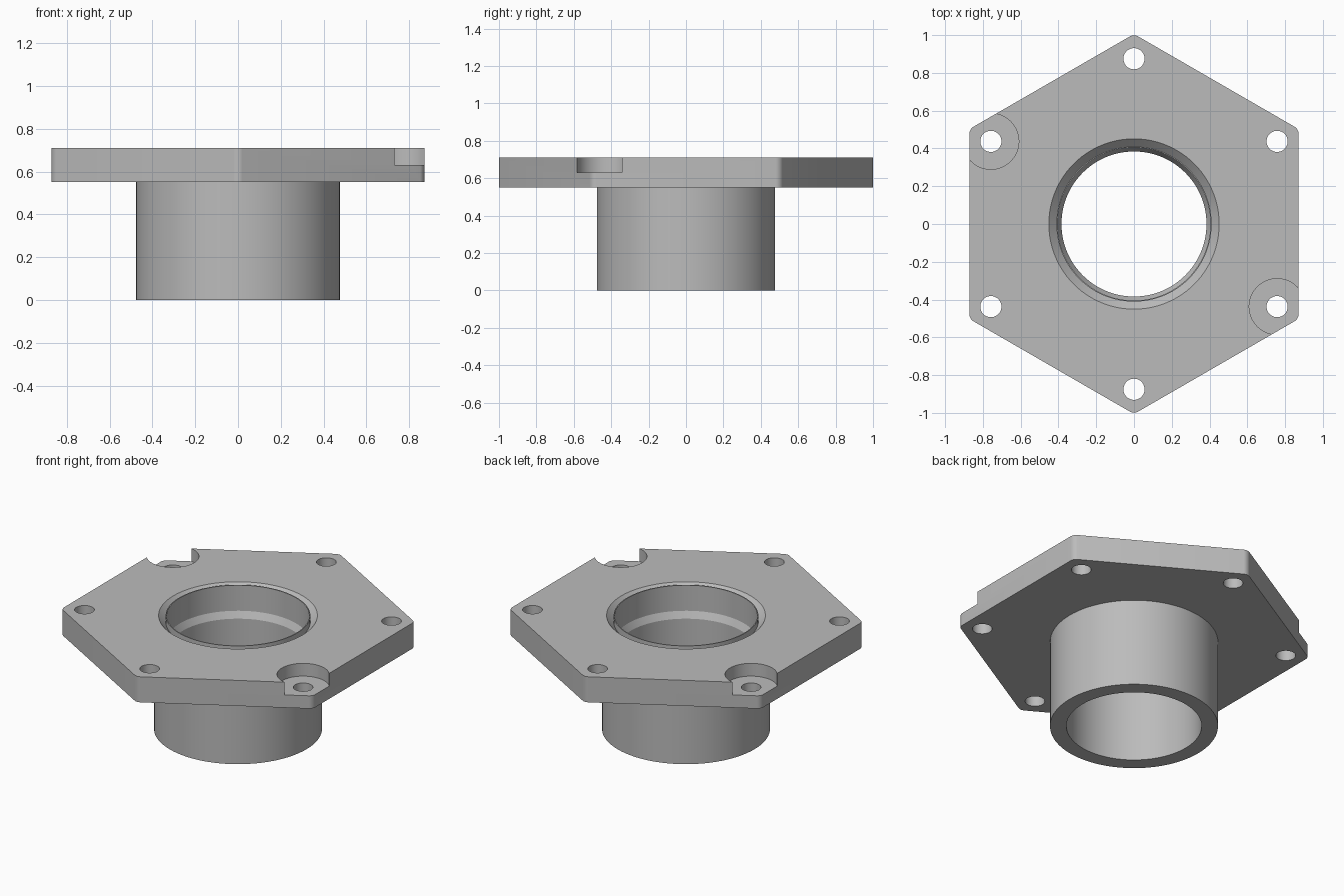
import bpy, bmesh, math
from math import sin, cos, pi, radians

if "Cube" in bpy.data.objects:
    bpy.data.objects.remove(bpy.data.objects["Cube"], do_unlink=True)

FLANGE_BOTTOM, FLANGE_TOP, SEAT = 0.55, 0.71, 0.63
APOTHEM, CORNER = 0.871, 0.04
BOLT_CIRCLE = 0.875

grey = bpy.data.materials.new("plain grey metal")
grey.use_nodes = True
grey.diffuse_color = (0.5, 0.5, 0.5, 1)
grey.node_tree.nodes["Principled BSDF"].inputs["Base Color"].default_value = (0.5, 0.5, 0.5, 1)


def make_object(name, bm):
    bmesh.ops.recalc_face_normals(bm, faces=bm.faces)
    mesh = bpy.data.meshes.new(name)
    bm.to_mesh(mesh)
    bm.free()
    mesh.materials.append(grey)
    obj = bpy.data.objects.new(name, mesh)
    bpy.context.collection.objects.link(obj)
    return obj


def lathe(name, profile, center=(0, 0), steps=96, ring=False):
    """Turn (radius, z) points round a vertical axis; ring joins last to first, else caps."""
    bm = bmesh.new()
    rows = [[bm.verts.new((center[0] + r * cos(2 * pi * i / steps),
                           center[1] + r * sin(2 * pi * i / steps), z))
             for i in range(steps)] for r, z in profile]
    pairs = list(zip(rows, rows[1:]))
    if ring:
        pairs.append((rows[-1], rows[0]))
    else:
        bm.faces.new(rows[0])
        bm.faces.new(rows[-1])
    for a, b in pairs:
        for i in range(steps):
            j = (i + 1) % steps
            bm.faces.new((a[i], a[j], b[j], b[i]))
    return make_object(name, bm)


def combine(target, tool, operation):
    tool.hide_render = True
    mod = target.modifiers.new(operation.lower(), "BOOLEAN")
    mod.operation, mod.solver, mod.object = operation, "EXACT", tool
    bpy.context.view_layer.objects.active = target
    bpy.ops.object.modifier_apply(modifier=mod.name)
    bpy.data.objects.remove(tool, do_unlink=True)


# Hexagonal flange with rounded corners
bm = bmesh.new()
R = APOTHEM / cos(pi / 6)
base = bm.faces.new([bm.verts.new((R * sin(k * pi / 3), R * cos(k * pi / 3), FLANGE_BOTTOM))
                     for k in range(6)])
extruded = bmesh.ops.extrude_face_region(bm, geom=[base])["geom"]
bmesh.ops.translate(bm, vec=(0, 0, FLANGE_TOP - FLANGE_BOTTOM),
                    verts=[v for v in extruded if isinstance(v, bmesh.types.BMVert)])
upright = [e for e in bm.edges if abs(e.verts[0].co.z - e.verts[1].co.z) > 0.1]
bmesh.ops.bevel(bm, geom=upright, offset=CORNER * math.tan(pi / 6), segments=6,
                profile=0.5, affect="EDGES")
body = make_object("flanged_hub", bm)

# Round hub under the flange
combine(body, lathe("hub_tube", [(0.477, 0), (0.477, FLANGE_BOTTOM + 0.05)]), "UNION")

# Stepped bore with a sloped shoulder
combine(body, lathe("bore_cutter", [(0.384, -0.1), (0.384, 0.51), (0.405, 0.55),
                                    (0.405, 0.9)]), "DIFFERENCE")

# Tapered groove outside the thin bore lip
combine(body, lathe("groove_cutter", [(0.411, 0.67), (0.451, FLANGE_TOP), (0.451, 0.8),
                                      (0.411, 0.8)], ring=True), "DIFFERENCE")

# Bolt holes, two of them opposite each other with counterbores
for k in range(6):
    angle = radians(90 + 60 * k)
    spot = (BOLT_CIRCLE * cos(angle), BOLT_CIRCLE * sin(angle))
    combine(body, lathe("bolt_hole_cutter", [(0.056, 0.4), (0.056, 0.9)], spot, 40), "DIFFERENCE")
    if k in (1, 4):
        combine(body, lathe("counterbore_cutter", [(0.148, SEAT), (0.148, 0.9)], spot, 64),
                "DIFFERENCE")

# Smooth curved walls, keep the machined edges crisp
bpy.ops.object.select_all(action="DESELECT")
body.select_set(True)
bpy.context.view_layer.objects.active = body
bpy.ops.object.shade_smooth_by_angle(angle=radians(25))
